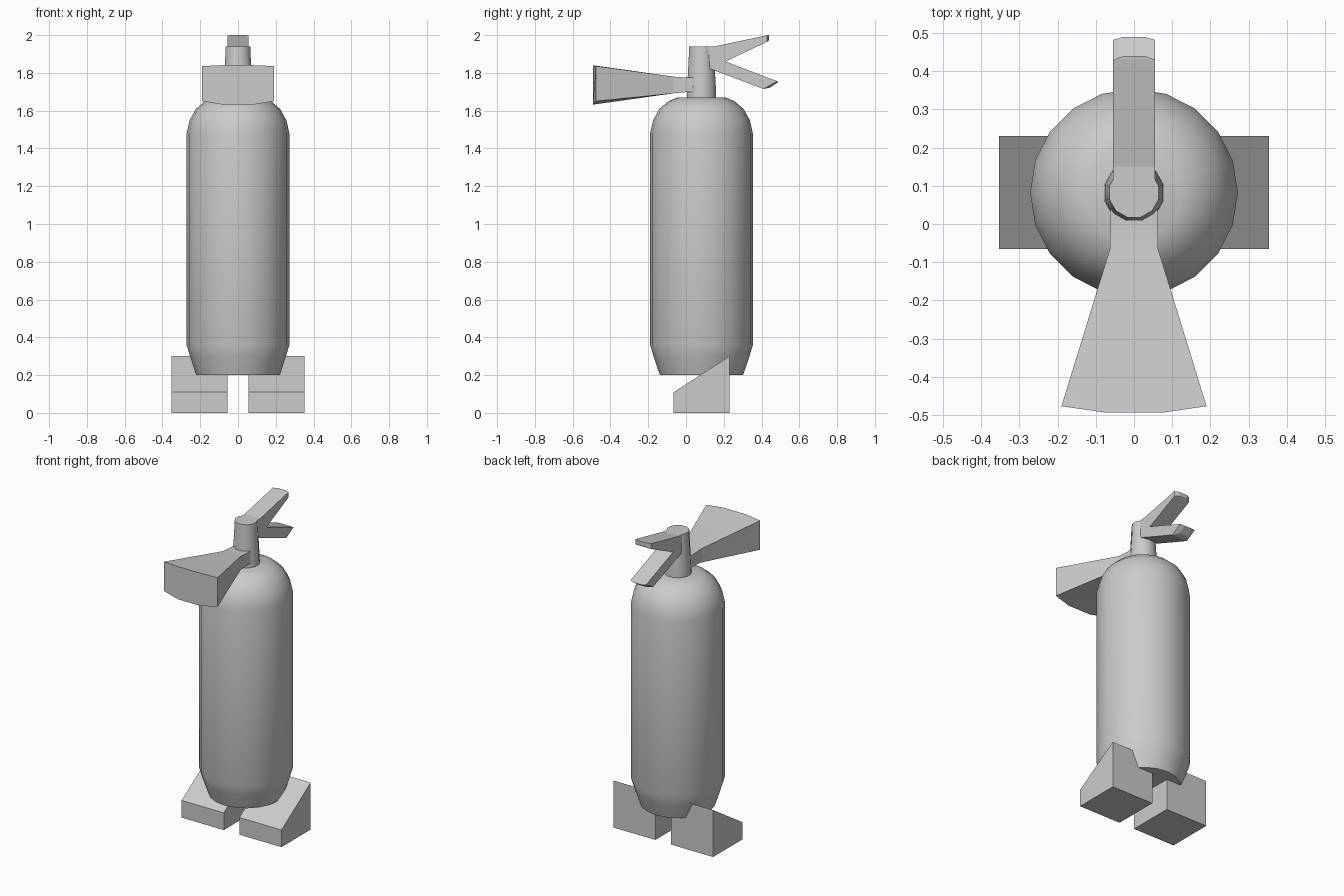
import bpy, bmesh
from math import sin, cos, tau, radians

if "Cube" in bpy.data.objects:
    bpy.data.objects.remove(bpy.data.objects["Cube"])


def loft(name, rings, smooth=None):
    """Skin equal-length rings of points and cap both ends."""
    bm = bmesh.new()
    loops = [[bm.verts.new(p) for p in ring] for ring in rings]
    n = len(loops[0])
    for a, b in zip(loops, loops[1:]):
        for i in range(n):
            j = (i + 1) % n
            bm.faces.new((a[i], a[j], b[j], b[i]))
    bm.faces.new(loops[0])
    bm.faces.new(loops[-1])
    bmesh.ops.recalc_face_normals(bm, faces=bm.faces)
    mesh = bpy.data.meshes.new(name)
    bm.to_mesh(mesh)
    bm.free()
    obj = bpy.data.objects.new(name, mesh)
    bpy.context.collection.objects.link(obj)
    if smooth:
        bpy.ops.object.select_all(action='DESELECT')
        obj.select_set(True)
        bpy.context.view_layer.objects.active = obj
        bpy.ops.object.shade_smooth_by_angle(angle=radians(smooth))
    return obj


def circle(r, z, sides, offset=0.0, cy=0.082):
    return [(r * cos(tau * (i + offset) / sides),
             cy + r * sin(tau * (i + offset) / sides), z) for i in range(sides)]


def bar(w, top, bottom):
    """Four-point section of half width w between (y, z) top and bottom."""
    return [(-w, *top), (w, *top), (w, *bottom), (-w, *bottom)]


# Tank with rounded shoulders
tank = [(.22, .2), (.234, .24), (.254, .3), (.272, .36), (.272, 1.48),
        (.256, 1.55), (.222, 1.61), (.175, 1.65), (.125, 1.67)]
loft("tank", [circle(r, z, 20) for r, z in tank], smooth=35)

# Tapered valve neck
neck = [(.081, 1.65), (.079, 1.72), (.073, 1.82), (.067, 1.94)]
loft("valve_neck", [circle(r, z, 12, .5) for r, z in neck], smooth=35)

# Two squeeze levers with chamfered tips
loft("upper_lever", [bar(.055, (.1, 1.938), (.1, 1.81)),
                     bar(.055, (.15, 1.94), (.15, 1.832)),
                     bar(.055, (.43, 1.999), (.43, 1.965)),
                     bar(.027, (.44, 2.0), (.44, 1.972))])
loft("lower_lever", [bar(.055, (.1, 1.902), (.1, 1.832)),
                     bar(.055, (.482, 1.756), (.41, 1.715)),
                     bar(.027, (.49, 1.752), (.445, 1.722))])


# Flared horn with a bowed mouth
def horn_ring(w, y, top, bottom, bow=0.0, drop=0.0):
    xs = (-w, -w * .42, w * .42, w)
    mid = (0, 1, 1, 0)
    upper = [(x, y - bow * m, top + drop * .25 * m) for x, m in zip(xs, mid)]
    lower = [(x, y - bow * m, bottom - drop * m) for x, m in zip(xs, mid)]
    return upper + lower[::-1]


loft("horn", [horn_ring(.062, .05, 1.775, 1.698),
              horn_ring(.062, .0, 1.775, 1.698),
              horn_ring(.063, -.065, 1.78, 1.692),
              horn_ring(.19, -.477, 1.836, 1.65, .016, .018)], smooth=12)

# Pair of wedge feet
foot = [(-.065, 0), (.23, 0), (.23, .3), (-.065, .11)]
for side, name in ((-1, "left_foot"), (1, "right_foot")):
    loft(name, [[(side * x, y, z) for y, z in foot] for x in (.055, .353)])
